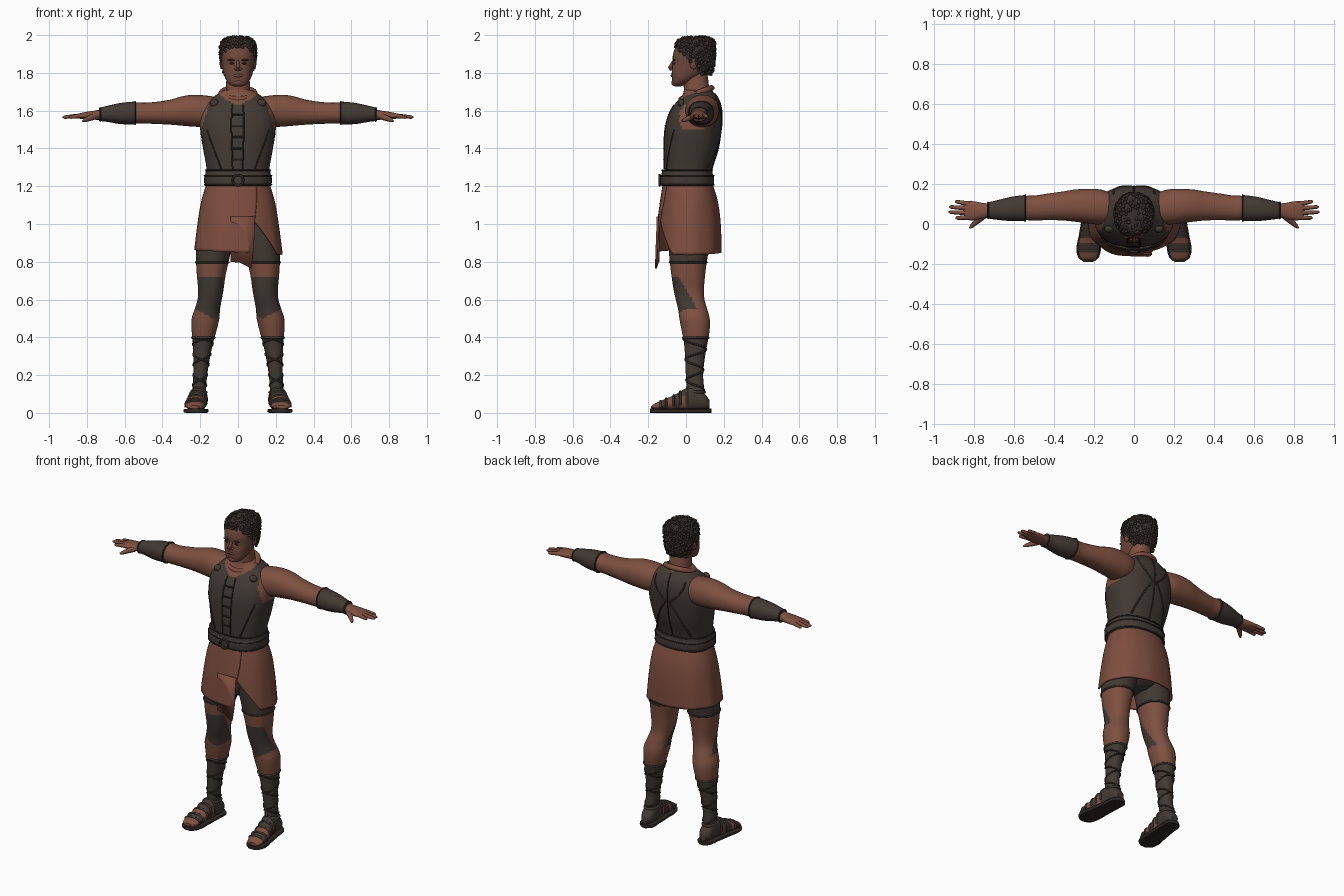
import bpy, bmesh, random
from math import cos, sin, pi, radians, copysign
from mathutils import Vector, Matrix

random.seed(4)
if "Cube" in bpy.data.objects:
    bpy.data.objects.remove(bpy.data.objects["Cube"])


def material(name, *rgb):
    m = bpy.data.materials.new(name)
    m.use_nodes = True
    m.diffuse_color = (*rgb, 1)
    bsdf = m.node_tree.nodes["Principled BSDF"]
    bsdf.inputs["Base Color"].default_value = (*rgb, 1)
    bsdf.inputs["Roughness"].default_value = 0.8
    return m


skin = material("warm brown skin", .21, .082, .052)
face_skin = material("darker face skin", .16, .066, .045)
cloth = material("rust cloth", .21, .076, .049)
leather = material("dark leather", .055, .042, .034)
trim = material("blackened trim", .028, .022, .018)
hair_mat = material("black brown hair", .04, .029, .023)


def finish(bm, name, mats, rule=None, side=1):
    """Colour faces by rule, mirror if asked, and make the object."""
    for f in bm.faces:
        f.smooth = True
        if rule:
            f.material_index = rule(f.calc_center_median())
    bmesh.ops.scale(bm, vec=(side, 1, 1), verts=bm.verts)
    bmesh.ops.recalc_face_normals(bm, faces=bm.faces)
    mesh = bpy.data.meshes.new(name)
    bm.to_mesh(mesh)
    bm.free()
    for m in mats:
        mesh.materials.append(m)
    mesh.set_sharp_from_angle(angle=radians(50))
    ob = bpy.data.objects.new(name, mesh)
    bpy.context.collection.objects.link(ob)
    return ob


def section(keys, t):
    """Smoothly interpolated (a, b, ra, rb) of a profile at t."""
    ks = sorted(keys)
    t = min(max(t, ks[0][0]), ks[-1][0])
    i = next(j for j in range(len(ks) - 1) if t <= ks[j + 1][0])
    k0, k1 = ks[i], ks[i + 1]
    kp, kn = ks[max(i - 1, 0)], ks[min(i + 2, len(ks) - 1)]
    h = k1[0] - k0[0]
    s = (t - k0[0]) / h
    out = []
    for c in range(1, len(k0)):
        m0 = (k1[c] - kp[c]) / (k1[0] - kp[0]) * h
        m1 = (kn[c] - k0[c]) / (kn[0] - k0[0]) * h
        d = k1[c] - k0[c]
        out.append(k0[c] + s * (m0 + s * (3*d - 2*m0 - m1 + s * (m0 + m1 - 2*d))))
    return out


def at(keys, t, deg, axis="z", p=2.2, grow=0):
    """Point on the surface of a lofted profile."""
    a, b, ra, rb = section(keys, t)
    c, s = cos(radians(deg)), sin(radians(deg))
    u = a + max(ra + grow, .002) * copysign(abs(c) ** (2 / p), c)
    v = b + max(rb + grow, .002) * copysign(abs(s) ** (2 / p), s)
    return Vector({"z": (u, v, t), "x": (t, u, v), "y": (u, t, v)}[axis])


def skin_rings(bm, rings):
    loops = [[bm.verts.new(q) for q in r] for r in rings]
    n = len(loops[0])
    for lo, hi in zip(loops, loops[1:]):
        for j in range(n):
            k = (j + 1) % n
            bm.faces.new((lo[j], lo[k], hi[k], hi[j]))
    bm.faces.new(loops[0])
    bm.faces.new(loops[-1])


def loft(name, keys, mats, axis="z", rule=None, side=1, p=2.2, n=40, sub=5):
    ts = sorted(k[0] for k in keys)
    steps = [a + (b - a) * i / sub for a, b in zip(ts, ts[1:]) for i in range(sub)] + [ts[-1]]
    bm = bmesh.new()
    skin_rings(bm, [[at(keys, t, 360 * j / n, axis, p) for j in range(n)] for t in steps])
    return finish(bm, name, mats, rule, side)


def tube(name, pts, radii, mat, side=1, n=8):
    pts = [Vector(q) for q in pts]
    if not isinstance(radii, (list, tuple)):
        radii = [radii] * len(pts)
    bm, rings, u = bmesh.new(), [], None
    for i, q in enumerate(pts):
        d = (pts[min(i + 1, len(pts) - 1)] - pts[max(i - 1, 0)]).normalized()
        u = d.orthogonal() if u is None else u - d * u.dot(d)
        u.normalize()
        w = d.cross(u)
        rings.append([q + radii[i] * (u * cos(2*pi*j/n) + w * sin(2*pi*j/n)) for j in range(n)])
    skin_rings(bm, rings)
    return finish(bm, name, [mat], side=side)


def trace(name, keys, start, end, r, mat, axis="z", side=1, p=2.2, steps=32):
    """Cord lying on a lofted surface, from (t, degrees) to (t, degrees)."""
    mix = lambda c, i: start[c] + (end[c] - start[c]) * i / steps
    pts = [at(keys, mix(0, i), mix(1, i), axis, p) for i in range(steps + 1)]
    return tube(name, pts, r, mat, side)


def ball(name, loc, size, mat, side=1):
    bm = bmesh.new()
    bmesh.ops.create_uvsphere(bm, u_segments=16, v_segments=10, radius=1)
    bmesh.ops.transform(bm, matrix=Matrix.LocRotScale(Vector(loc), None, Vector(size)), verts=bm.verts)
    return finish(bm, name, [mat], side=side)


# Torso with sleeveless vest: skin shows at the neckline and arm holes
TORSO = [(1.18, 0, .01, .165, .125), (1.28, 0, .01, .165, .125), (1.4, 0, .027, .185, .143),
         (1.5, 0, .037, .2, .148), (1.58, 0, .05, .195, .14), (1.64, 0, .062, .165, .118),
         (1.68, 0, .07, .12, .09), (1.71, 0, .063, .075, .073)]


def vest_rule(c):
    neck = c.z - .33 * c.y - .3 * abs(c.x) > 1.65
    armhole = c.z > 1.5 and abs(c.x) > .145 + (1.66 - c.z) * .3
    return 1 if neck or armhole else 0


loft("vest_torso", TORSO, [leather, skin], rule=vest_rule, n=72, sub=8, p=2.4)
for a in (-97, -84):
    trace("vest_placket_edge", TORSO, (1.29, a), (1.63, a), .004, trim, p=2.4)
for i in range(5):
    z = 1.34 + i * .06
    trace("vest_fastener", TORSO, (z, -96), (z, -85), .005, trim, p=2.4, steps=6)
trace("vest_back_seam", TORSO, (1.29, 90), (1.69, 90), .004, trim, p=2.4)
for side, tag in ((1, "left"), (-1, "right")):
    trace(tag + "_front_seam", TORSO, (1.29, -62), (1.5, -38), .004, trim, side=side, p=2.4)
    trace(tag + "_back_cross_seam", TORSO, (1.3, 50), (1.52, 88), .005, trim, side=side, p=2.4)
    trace(tag + "_back_yoke_seam", TORSO, (1.52, 88), (1.66, 50), .005, trim, side=side, p=2.4)
    ball(tag + "_shoulder_buckle", (.125, -.025, 1.64), (.024, .018, .022), leather, side)

# Belt and round buckle
BELT = [(1.2, 0, .006, .172, .134), (1.21, 0, .006, .178, .142), (1.255, 0, .006, .178, .142),
        (1.262, 0, .006, .173, .136), (1.285, 0, .006, .171, .133)]
loft("belt", BELT, [leather], p=2.4, n=64)
for z in (1.208, 1.256, 1.285):
    trace("belt_rim", BELT, (z, 0), (z, 360), .004, trim, p=2.4, steps=64)
tube("belt_buckle", [(.028 * cos(i * pi / 12), -.14, 1.232 + .028 * sin(i * pi / 12))
                     for i in range(25)], .006, trim)

# Pelvis in dark shorts
loft("shorts", [(.87, 0, .02, .06, .06), (.9, 0, .02, .13, .1), (1, 0, .02, .18, .125),
                (1.2, 0, .01, .16, .12)], [leather])

# Wrapped skirt: one sheet that overlaps itself at the front
SKIRT = [(.84, 0, .015, .235, .172), (1, 0, .018, .215, .165),
         (1.12, 0, .018, .195, .15), (1.21, 0, .012, .168, .13)]
bm = bmesh.new()
ROWS, COLS = 24, 110
grid = []
for i in range(ROWS + 1):
    u = i / ROWS
    first = -80 + 52 * max(0, u - .4) / .6
    last = 302 - 20 * u
    row = []
    for j in range(COLS + 1):
        s = j / COLS
        deg = first + (last - first) * s
        z = 1.21 - u * (.36 + .012 * cos(radians(deg)))
        q = at(SKIRT, z, deg)
        k = 1 + .045 * min(1, max(0, s - .7) * 5) + .011 * u * sin(radians(deg * 9 + 40 * u))
        row.append(bm.verts.new((q.x * k, q.y * k, z)))
    grid.append(row)
for r0, r1 in zip(grid, grid[1:]):
    for j in range(COLS):
        bm.faces.new((r0[j], r0[j + 1], r1[j + 1], r1[j]))
finish(bm, "wrap_skirt", [cloth]).modifiers.new("thickness", "SOLIDIFY").thickness = .008

# Loose inner end of the wrap hanging at the front
bm = bmesh.new()
bm.faces.new([bm.verts.new(q) for q in ((-.04, -.14, .8), (.01, -.145, .795), (.07, -.155, .765),
                                       (.085, -.15, .88), (.09, -.145, 1.04), (-.04, -.14, 1.04))])
finish(bm, "hanging_flap", [cloth]).modifiers.new("thickness", "SOLIDIFY").thickness = .01

# Neck, collar and head
loft("neck", [(1.62, 0, .07, .08, .075), (1.7, 0, .058, .066, .068), (1.76, 0, .052, .062, .066),
              (1.82, 0, .05, .06, .06)], [skin])
ring = [i * pi / 16 for i in range(33)]
tube("cloth_collar", [(.088 * cos(a), .055 + .08 * sin(a), 1.69 + .03 * sin(a)) for a in ring], .016, cloth)
HEAD = [(1.728, 0, -.045, .022, .015), (1.74, 0, -.035, .045, .035), (1.77, 0, -.01, .067, .065),
        (1.81, 0, .02, .08, .095), (1.85, 0, .034, .086, .104), (1.89, 0, .037, .09, .107),
        (1.93, 0, .042, .088, .1), (1.97, 0, .05, .065, .08), (1.985, 0, .05, .03, .04)]
loft("head", HEAD, [face_skin], p=2.3)
tube("nose", [(0, -.06, 1.868), (0, -.074, 1.848), (0, -.084, 1.827), (0, -.075, 1.815)],
     [.007, .009, .012, .008], face_skin, n=12)
ball("mouth", (0, -.072, 1.786), (.025, .009, .009), face_skin)
ball("mouth_line", (0, -.078, 1.786), (.022, .004, .0015), trim)
ball("chin", (0, -.058, 1.748), (.03, .02, .018), face_skin)
for side, tag in ((1, "left"), (-1, "right")):
    ball(tag + "_nostril", (.012, -.076, 1.82), (.009, .01, .007), face_skin, side)
    ball(tag + "_eye", (.033, -.066, 1.85), (.013, .005, .005), trim, side)
    ball(tag + "_eyebrow", (.035, -.065, 1.868), (.021, .008, .005), hair_mat, side)
    ball(tag + "_ear", (.088, .04, 1.85), (.009, .02, .031), face_skin, side)

# Short curly hair: a shell cut along the hairline, covered with curls
HAIR = [(1.78, 0, .05, .07, .078), (1.82, 0, .043, .083, .1), (1.86, 0, .044, .091, .106),
        (1.9, 0, .046, .094, .107), (1.94, 0, .05, .094, .103), (1.97, 0, .052, .08, .096),
        (1.985, 0, .052, .055, .07), (1.991, 0, .052, .02, .03)]


def in_hair(c):
    return c.z > max(1.79, 1.93 - 1.1 * max(0, c.y + .05))


shell = loft("hair_shell", HAIR, [hair_mat], n=64, sub=8)
bm = bmesh.new()
bm.from_mesh(shell.data)
bmesh.ops.delete(bm, geom=[f for f in bm.faces if not in_hair(f.calc_center_median())], context="FACES")
bm.to_mesh(shell.data)
bm.free()
bm = bmesh.new()
for i in range(650):
    q = at(HAIR, 1.991 - .2 * random.random() ** 1.3, random.uniform(0, 360))
    if in_hair(q):
        size = random.uniform(.007, .011)
        q.z = min(q.z, 2 - size)
        bmesh.ops.create_icosphere(bm, subdivisions=1, radius=size, matrix=Matrix.Translation(q))
finish(bm, "hair_curls", [hair_mat])

# Limb profiles
ARM = [(.1, .08, 1.6, .07, .07), (.17, .085, 1.597, .088, .083), (.24, .09, 1.6, .085, .084),
       (.3, .092, 1.598, .08, .077), (.36, .09, 1.592, .072, .066), (.44, .085, 1.588, .066, .058),
       (.5, .08, 1.587, .062, .055), (.54, .08, 1.588, .061, .056), (.62, .075, 1.585, .055, .051),
       (.7, .069, 1.583, .041, .036), (.735, .068, 1.58, .035, .03)]
BRACER = [(t, a, b, ra + .005, rb + .005) for t, a, b, ra, rb in ARM if t > .53]
PALM = [(.72, .068, 1.58, .033, .028), (.76, .066, 1.576, .04, .024), (.8, .066, 1.574, .047, .02),
        (.835, .067, 1.572, .047, .015), (.85, .067, 1.571, .04, .009)]
LEG = [(1, .11, .02, .1, .115), (.92, .12, .016, .1, .11), (.85, .13, .014, .092, .104),
       (.8, .136, .012, .086, .098), (.72, .142, .012, .075, .088), (.65, .144, .015, .067, .08),
       (.6, .15, .022, .064, .076), (.55, .162, .035, .067, .077), (.5, .172, .045, .073, .08),
       (.45, .178, .05, .068, .076), (.38, .185, .052, .056, .064), (.3, .192, .048, .045, .053),
       (.2, .2, .045, .037, .046), (.12, .205, .05, .036, .047), (.05, .207, .052, .038, .05)]
FOOT = [(.125, .205, .045, .022, .022), (.1, .205, .058, .038, .042), (.05, .207, .075, .044, .065),
        (0, .212, .07, .046, .06), (-.06, .22, .054, .05, .042), (-.12, .226, .042, .053, .027),
        (-.165, .228, .034, .044, .016), (-.18, .228, .03, .03, .009)]
SOLE = [(.135, .205, .011, .018, .011), (.11, .205, .011, .045, .011), (.04, .21, .011, .05, .011),
        (-.06, .22, .011, .057, .011), (-.12, .226, .011, .062, .011), (-.17, .228, .011, .05, .011),
        (-.19, .228, .011, .022, .011)]


def leg_rule(c):
    knee = .5 + .5 * abs(c.x - .13) < c.z < .725 and c.y < .02 + (.62 - c.z) * .6
    return 1 if c.z < .4 or c.z > .795 or knee else 0


def foot_rule(c):
    return 0 if c.y < -.14 or -.1 < c.y < -.07 or (-.03 < c.y < 0 and c.z < .09) else 1


for side, tag in ((1, "left"), (-1, "right")):
    # Arm, bracer and hand
    loft(tag + "_arm", ARM, [skin], "x", side=side)
    loft(tag + "_bracer", BRACER, [leather], "x", side=side)
    for t in (.545, .73):
        trace(tag + "_bracer_rim", BRACER, (t, 0), (t, 360), .004, trim, "x", side)
    loft(tag + "_palm", PALM, [skin], "x", side=side)
    for finger, y0, x1, y1 in (("index", .033, .893, .03), ("middle", .055, .928, .06),
                               ("ring", .078, .925, .086), ("little", .1, .895, .113)):
        root, tip = Vector((.825, y0, 1.574)), Vector((x1, y1, 1.565))
        tube(tag + "_" + finger + "_finger", [root, root.lerp(tip, .5), root.lerp(tip, .9), tip],
             [.0125, .011, .009, .004], skin, side)
    tube(tag + "_thumb", [(.755, .04, 1.572), (.785, .015, 1.56), (.81, -.008, 1.55), (.822, -.02, 1.545)],
         [.018, .015, .011, .005], skin, side)
    # Leg with knee patch, shin wrap and criss-cross cords
    loft(tag + "_leg", LEG, [skin, leather], rule=leg_rule, side=side, n=56, sub=8)
    trace(tag + "_shorts_cuff", LEG, (.797, 0), (.797, 360), .006, trim, side=side)
    trace(tag + "_wrap_top", LEG, (.398, 0), (.398, 360), .006, leather, side=side)
    for turn in (1, -1):
        trace(tag + "_shin_cord", LEG, (.12, 90), (.39, 90 + turn * 900), .005, trim, side=side, steps=100)
    # Sandal
    loft(tag + "_foot", FOOT, [skin, leather], "y", foot_rule, side, n=36, sub=8)
    loft(tag + "_sole", SOLE, [trim], "y", side=side, p=6)
    for t in (-.135, -.105, -.065, -.03, .005):
        trace(tag + "_sandal_strap", FOOT, (t, -20), (t, 200), .006, leather, "y", side)
    trace(tag + "_ankle_strap", LEG, (.11, 0), (.11, 360), .008, leather, side=side)
    for i in range(5):
        ball(tag + "_toe", (.197 + i * .016, -.168 + i * i * .002, .031), (.009, .018, .01), skin, side)
